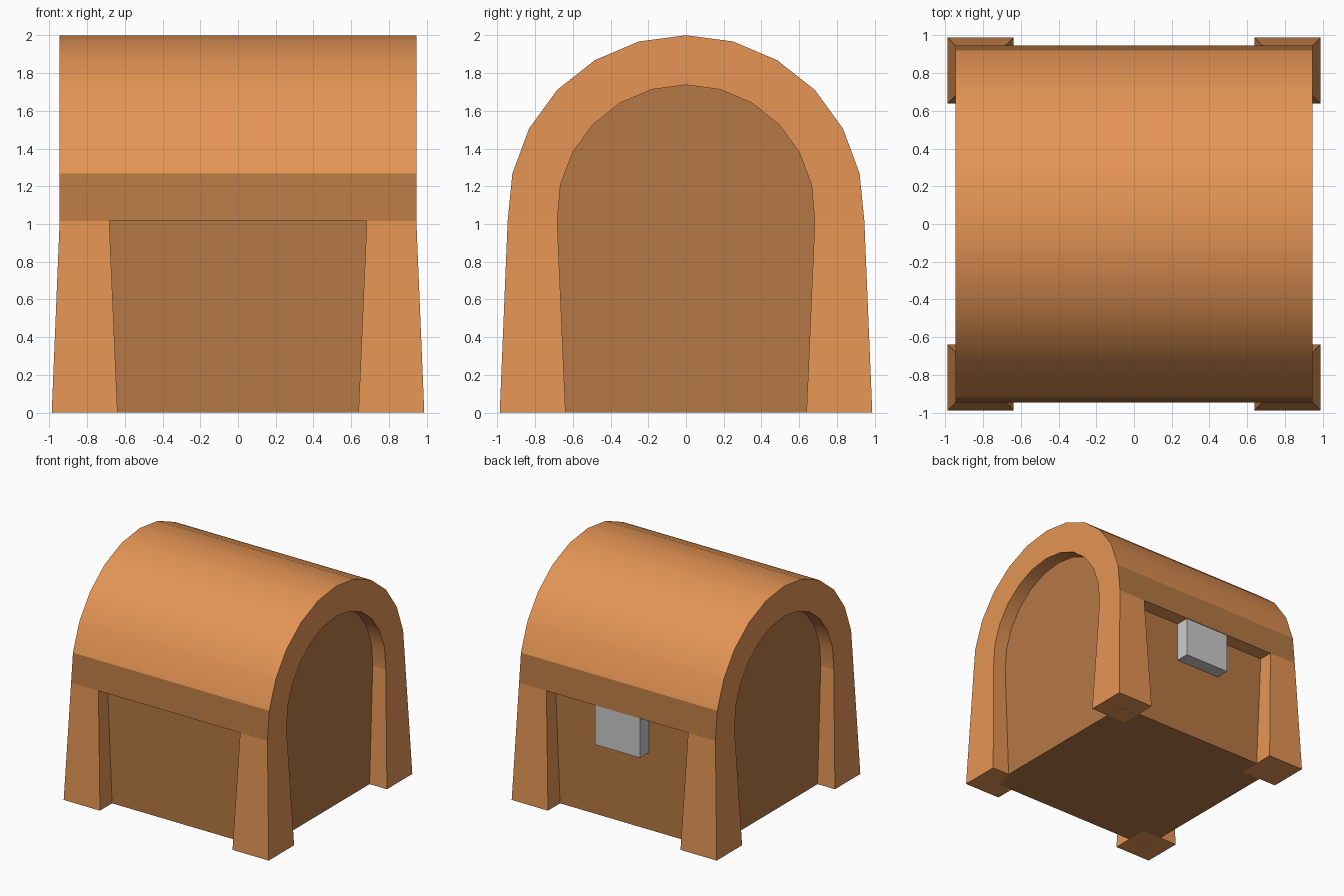
import bpy, bmesh

if "Cube" in bpy.data.objects:
    bpy.data.objects.remove(bpy.data.objects["Cube"])

# Half arch profiles (y, z) from springing line to apex
OUTER = [(0.945, 1.015), (0.92, 1.267), (0.832, 1.505), (0.683, 1.71),
         (0.483, 1.868), (0.25, 1.967), (0, 2.0)]
INNER = [(0.682, 1.015), (0.665, 1.208), (0.6, 1.38), (0.493, 1.527),
         (0.348, 1.642), (0.18, 1.713), (0, 1.737)]
WALL, ROOF, SPRING = 0.82, 0.945, 1.015


def material(name, color):
    m = bpy.data.materials.new(name)
    m.diffuse_color = (*color, 1)
    m.use_nodes = True
    m.node_tree.nodes["Principled BSDF"].inputs["Base Color"].default_value = m.diffuse_color
    return m


def finish(name, bm, mats):
    bmesh.ops.recalc_face_normals(bm, faces=bm.faces)
    me = bpy.data.meshes.new(name)
    bm.to_mesh(me)
    bm.free()
    for m in mats:
        me.materials.append(m)
    ob = bpy.data.objects.new(name, me)
    bpy.context.collection.objects.link(ob)
    return ob


def full(half):
    return half + [(-y, z) for y, z in reversed(half[:-1])]


orange = material("clay", (0.78, 0.30, 0.09))
dark = material("dark_clay", (0.47, 0.19, 0.058))

# Roof: ring of quads between outer and inner arch, both ends
bm = bmesh.new()
rows = [[[bm.verts.new((x, y, z)) for y, z in full(p)] for p in (OUTER, INNER)]
        for x in (-ROOF, ROOF)]
n = len(rows[0][0])
(oa, ia), (ob_, ib) = rows
for i in range(n - 1):
    skin = bm.faces.new((oa[i], oa[i + 1], ob_[i + 1], ob_[i]))
    under = bm.faces.new((ia[i], ib[i], ib[i + 1], ia[i + 1]))
    under.smooth = True
    if i in (0, n - 2):
        skin.material_index = 1
    else:
        skin.smooth = True
    for o, q in ((oa, ia), (ob_, ib)):
        bm.faces.new((o[i], q[i], q[i + 1], o[i + 1]))
for i in (0, n - 1):
    bm.faces.new((oa[i], ob_[i], ib[i], ia[i]))
for e in bm.edges:
    f = e.link_faces
    if f[0].smooth != f[1].smooth or f[0].material_index != f[1].material_index:
        e.smooth = False
finish("roof", bm, [orange, dark])

# Recessed walls: box below, filled arch above
bm = bmesh.new()
outline = full([(WALL, 0), (WALL, SPRING)] + INNER)
base = bm.faces.new([bm.verts.new((-WALL, y, z)) for y, z in outline])
ext = bmesh.ops.extrude_face_region(bm, geom=[base], use_keep_orig=True)["geom"]
bmesh.ops.translate(bm, vec=(2 * WALL, 0, 0),
                    verts=[v for v in ext if isinstance(v, bmesh.types.BMVert)])
finish("walls", bm, [dark])

# Four tapered corner legs
for sx, xn in ((-1, "left"), (1, "right")):
    for sy, yn in ((-1, "front"), (1, "back")):
        bm = bmesh.new()
        bmesh.ops.create_cube(bm, size=2)
        for v in bm.verts:
            lo, hi = (0.638, 0.987) if v.co.z < 0 else (0.682, 0.945)
            v.co = (sx * (hi if v.co.x > 0 else lo),
                    sy * (hi if v.co.y > 0 else lo),
                    0 if v.co.z < 0 else SPRING)
        finish(f"{yn}_{xn}_leg", bm, [orange])

# Grey block hanging on the back wall
bm = bmesh.new()
bmesh.ops.create_cube(bm, size=1)
for v in bm.verts:
    v.co = (v.co.x * 0.435, 0.94 if v.co.y > 0 else 0.8, SPRING if v.co.z > 0 else 0.67)
finish("back_block", bm, [])
